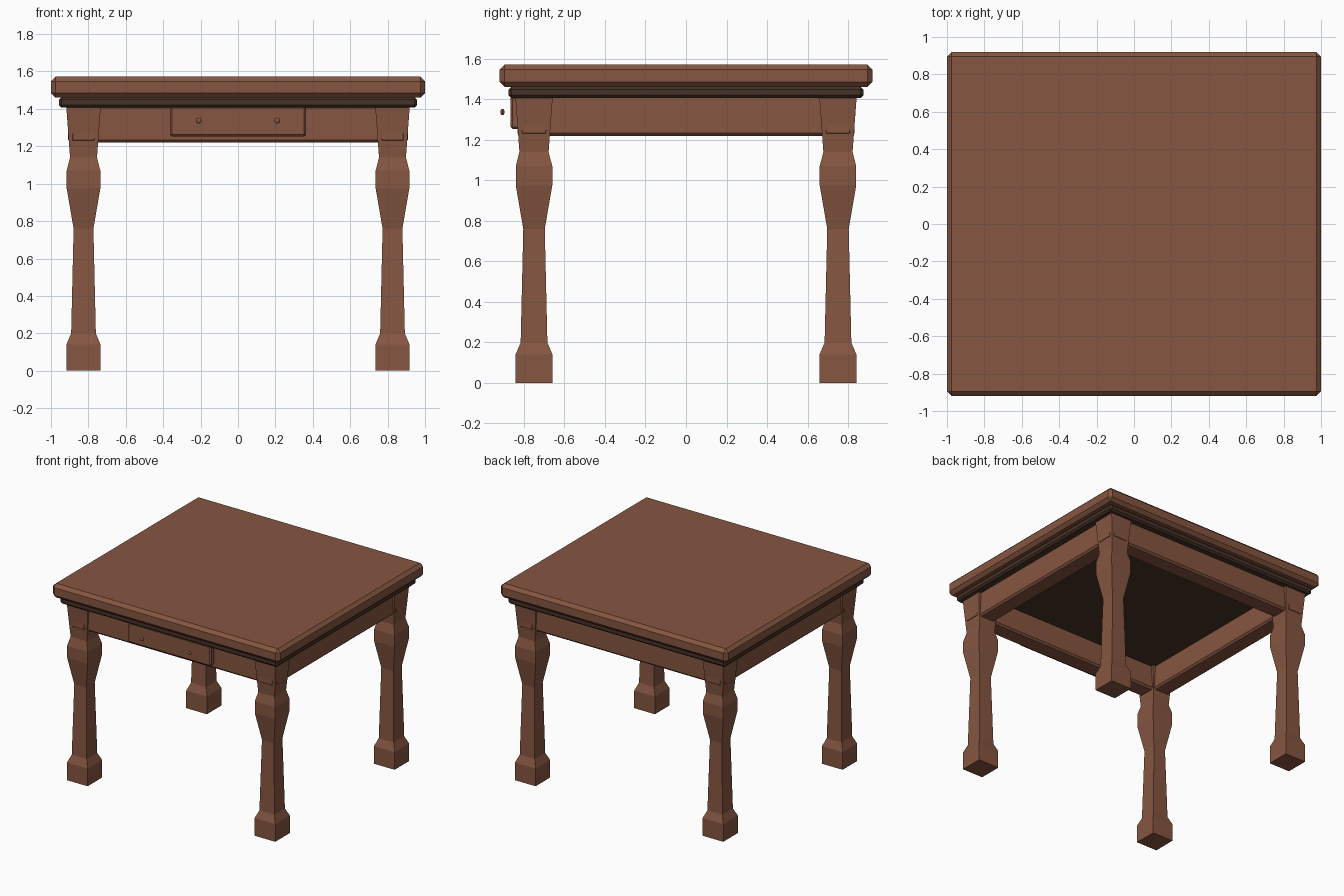
import bpy, bmesh, math

if "Cube" in bpy.data.objects:
    bpy.data.objects.remove(bpy.data.objects["Cube"])

def material(name, rgb):
    m = bpy.data.materials.new(name)
    m.diffuse_color = (*rgb, 1)
    m.use_nodes = True
    m.node_tree.nodes["Principled BSDF"].inputs["Base Color"].default_value = m.diffuse_color
    return m

BROWN = material("warm brown wood", (0.238, 0.093, 0.053))
DARK = material("dark brown wood", (0.061, 0.032, 0.019))

def add_object(name, bm, mat):
    bmesh.ops.recalc_face_normals(bm, faces=bm.faces)
    mesh = bpy.data.meshes.new(name)
    bm.to_mesh(mesh)
    bm.free()
    mesh.materials.append(mat)
    ob = bpy.data.objects.new(name, mesh)
    bpy.context.collection.objects.link(ob)
    return ob

def box(name, lo, hi, bevel, mat):
    """Chamfered box between two corners."""
    bm = bmesh.new()
    bmesh.ops.create_cube(bm, size=1)
    for v in bm.verts:
        v.co = [(a + b) / 2 + c * (b - a) for a, b, c in zip(lo, hi, v.co)]
    bmesh.ops.bevel(bm, geom=bm.edges[:], offset=bevel, segments=1, affect='EDGES')
    return add_object(name, bm, mat)

# Top slab and the dark moulding beneath it
box("table_top", (-1, -0.92, 1.46), (1, 0.92, 1.572), 0.025, BROWN)
box("moulding", (-0.957, -0.875, 1.407), (0.957, 0.875, 1.462), 0.013, DARK)

# Apron rails, whose ends just break through the tapered leg tops
for s, side in ((-1, "front"), (1, "back")):
    ys = sorted((s * 0.68, s * 0.82))
    box(side + "_apron", (-0.908, ys[0], 1.22), (0.908, ys[1], 1.42), 0.014, BROWN)
for s, side in ((-1, "left"), (1, "right")):
    xs = sorted((s * 0.757, s * 0.897))
    box(side + "_apron", (xs[0], -0.832, 1.22), (xs[1], 0.832, 1.42), 0.014, BROWN)

# Square turned legs: (height, half width)
PROFILE = [(0, 0.091), (0.14, 0.091), (0.2, 0.066), (0.76, 0.053), (0.975, 0.09),
           (1.07, 0.09), (1.14, 0.072), (1.41, 0.092)]

def leg(name, cx, cy):
    bm = bmesh.new()
    rings = [[bm.verts.new((cx + sx * r, cy + sy * r, z))
              for sx, sy in ((-1, -1), (1, -1), (1, 1), (-1, 1))] for z, r in PROFILE]
    for a, b in zip(rings, rings[1:]):
        for i in range(4):
            j = (i + 1) % 4
            bm.faces.new((a[i], a[j], b[j], b[i]))
    bm.faces.new(rings[0])
    bm.faces.new(rings[-1])
    add_object(name, bm, BROWN)

for sy, fb in ((-1, "front"), (1, "back")):
    for sx, lr in ((-1, "left"), (1, "right")):
        leg(f"{fb}_{lr}_leg", sx * 0.826, sy * 0.75)

# Drawer front and its two small knobs, set slightly proud of it
box("drawer_front", (-0.364, -0.865, 1.253), (0.364, -0.78, 1.415), 0.01, BROWN)
for sx, lr in ((-1, "left"), (1, "right")):
    bm = bmesh.new()
    bmesh.ops.create_uvsphere(bm, u_segments=10, v_segments=6, radius=0.016)
    for v in bm.verts:
        x, y, z = v.co
        v.co = (sx * 0.21 + x, -0.906 + z * 0.65, 1.337 + y)
    add_object(lr + "_knob", bm, BROWN)
